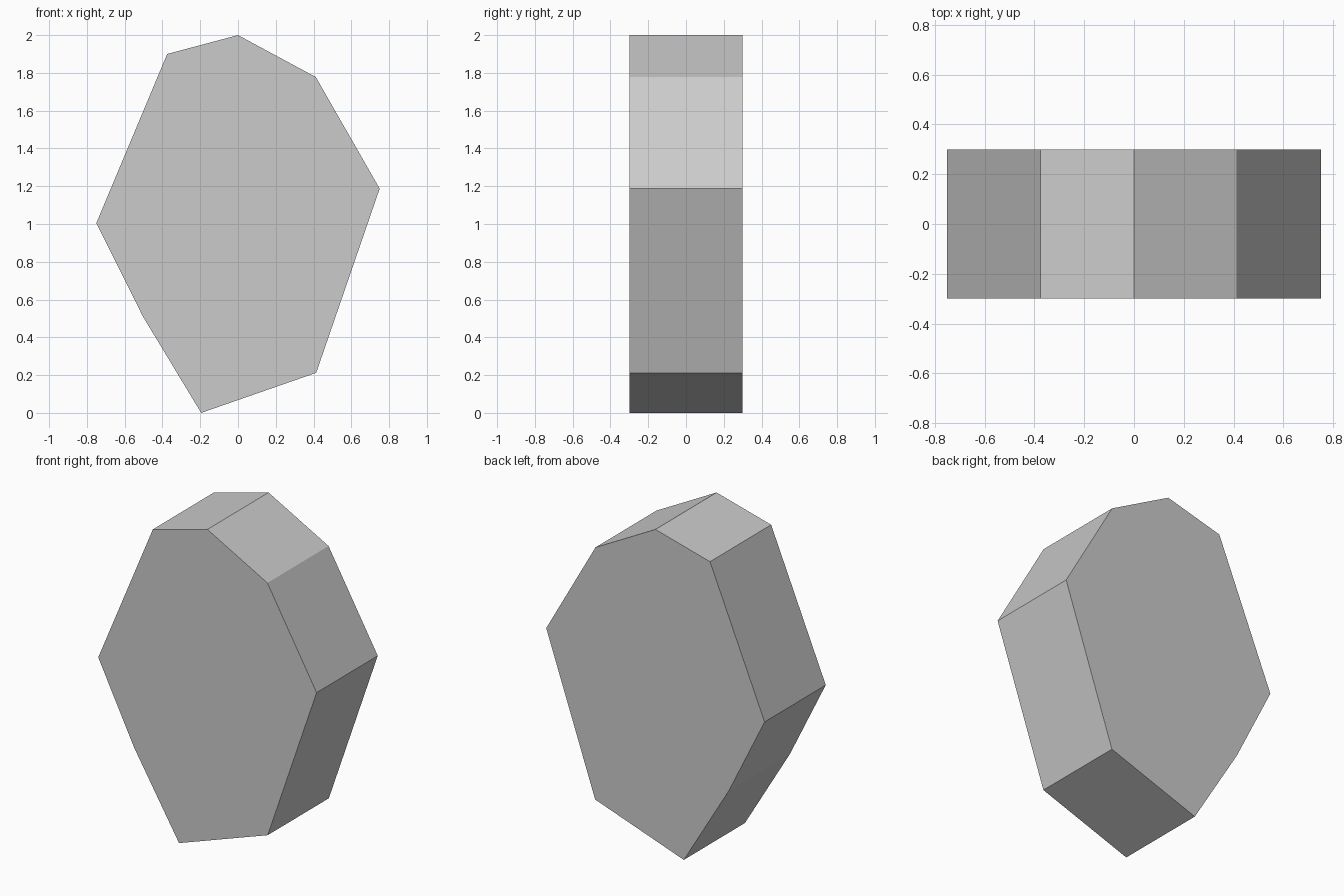
import bpy
import bmesh

cube = bpy.data.objects.get("Cube")
if cube:
    bpy.data.objects.remove(cube, do_unlink=True)

# Stone colour
grey = bpy.data.materials.new("plain grey")
grey.use_nodes = True
colour = (0.6, 0.6, 0.6, 1)
grey.diffuse_color = colour
grey.node_tree.nodes["Principled BSDF"].inputs["Base Color"].default_value = colour

# Irregular outline in x and z, counter-clockwise from the bottom point
OUTLINE = [(-0.195, 0), (0.414, 0.212), (0.75, 1.187), (0.412, 1.778),
           (0, 2), (-0.375, 1.9), (-0.75, 1.005), (-0.505, 0.513)]
DEPTH = 0.6

# Slab: the front face extruded straight back
bm = bmesh.new()
front = bm.faces.new([bm.verts.new((x, -DEPTH / 2, z)) for x, z in OUTLINE])
extruded = bmesh.ops.extrude_face_region(bm, geom=[front], use_keep_orig=True)
back = [v for v in extruded["geom"] if isinstance(v, bmesh.types.BMVert)]
bmesh.ops.translate(bm, verts=back, vec=(0, DEPTH, 0))
bmesh.ops.recalc_face_normals(bm, faces=bm.faces)

mesh = bpy.data.meshes.new("stone_slab")
bm.to_mesh(mesh)
bm.free()
mesh.materials.append(grey)
slab = bpy.data.objects.new("stone_slab", mesh)
bpy.context.collection.objects.link(slab)
